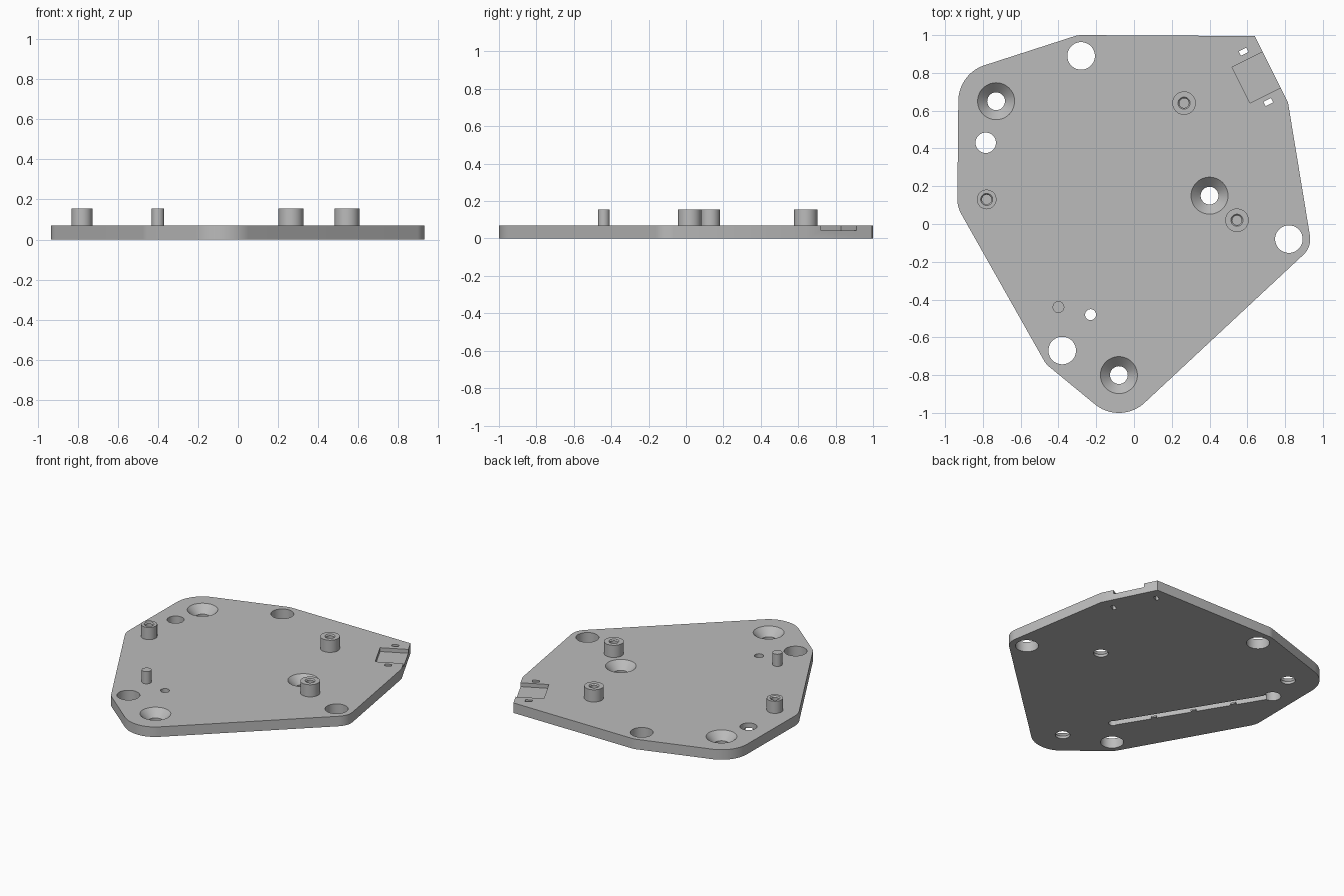
import bpy
import bmesh
from math import sin, cos, tau, radians, atan2, hypot
from mathutils import Matrix, Vector
from mathutils.geometry import convex_hull_2d

cube = bpy.data.objects.get("Cube")
if cube:
    bpy.data.objects.remove(cube, do_unlink=True)

grey = bpy.data.materials.new("plain grey")
grey.use_nodes = True
grey.diffuse_color = (0.5, 0.5, 0.5, 1)
grey.node_tree.nodes["Principled BSDF"].inputs["Base Color"].default_value = (0.5, 0.5, 0.5, 1)

T, TOP = 0.07, 0.155      # plate thickness, post height


def finish(name, bm):
    bmesh.ops.recalc_face_normals(bm, faces=bm.faces[:])
    mesh = bpy.data.meshes.new(name)
    bm.to_mesh(mesh)
    bm.free()
    mesh.materials.append(grey)
    obj = bpy.data.objects.new(name, mesh)
    bpy.context.scene.collection.objects.link(obj)
    return obj


def lathe(name, centre, profile, n=48):
    """Revolve (radius, z) points around a vertical axis and cap both ends."""
    bm = bmesh.new()
    rings = [[bm.verts.new((centre[0] + r * cos(tau * i / n), centre[1] + r * sin(tau * i / n), z))
              for i in range(n)] for r, z in profile]
    for a, b in zip(rings, rings[1:]):
        for i in range(n):
            j = (i + 1) % n
            bm.faces.new((a[i], a[j], b[j], b[i]))
    bm.faces.new(rings[0])
    bm.faces.new(rings[-1])
    return finish(name, bm)


def box(name, centre, size, z0, z1, angle):
    bm = bmesh.new()
    place = (Matrix.Translation((centre[0], centre[1], (z0 + z1) / 2))
             @ Matrix.Rotation(angle, 4, "Z")
             @ Matrix.Diagonal((size[0], size[1], z1 - z0, 1)))
    bmesh.ops.create_cube(bm, size=1, matrix=place)
    return finish(name, bm)


def cut(target, cutter):
    mod = target.modifiers.new("cut", "BOOLEAN")
    mod.operation, mod.solver, mod.object = "DIFFERENCE", "EXACT", cutter
    bpy.context.view_layer.update()
    graph = bpy.context.evaluated_depsgraph_get()
    mesh = bpy.data.meshes.new_from_object(target.evaluated_get(graph))
    target.modifiers.clear()
    target.data = mesh
    bpy.data.objects.remove(cutter, do_unlink=True)


# Plate outline: the hull around corner circles and two sharp corners
corners = [(-0.73, 0.65, 0.2), (-0.08, -0.8, 0.2), (0.82, -0.08, 0.113), (-0.28, 0.89, 0.11),
           (-0.38, -0.67, 0.11), (-0.78, 0.13, 0.155)]
points = [Vector((x + r * cos(tau * i / 96), y + r * sin(tau * i / 96)))
          for x, y, r in corners for i in range(96)]
points += [Vector((0.64, 0.995)), Vector((0.815, 0.645))]
bm = bmesh.new()
face = bm.faces.new([bm.verts.new((*points[i], 0)) for i in convex_hull_2d(points)])
side = bmesh.ops.extrude_face_region(bm, geom=[face])
bmesh.ops.translate(bm, vec=(0, 0, T), verts=[v for v in side["geom"] if isinstance(v, bmesh.types.BMVert)])
plate = finish("base_plate", bm)

# Plain through holes
wire_in, wire_out = (-0.785, 0.43), (-0.23, -0.48)
for centre, r in (((0.82, -0.08), 0.073), ((-0.28, 0.89), 0.073), ((-0.38, -0.67), 0.073),
                  (wire_in, 0.054), (wire_out, 0.029)):
    cut(plate, lathe("hole_cutter", centre, [(r, -0.05), (r, T + 0.05)]))

# Countersunk screw holes
for centre in ((-0.73, 0.65), (0.4, 0.15), (-0.08, -0.8)):
    cut(plate, lathe("countersink_cutter", centre,
                     [(0.047, -0.05), (0.047, 0.018), (0.098, T), (0.098, T + 0.05)]))

# Open pocket on the slanted edge, with a slot on either side
tilt = radians(26.57)
out = Vector((cos(tilt), sin(tilt)))
cut(plate, box("pocket_cutter", Vector((0.567, 0.735)) + out * 0.2, (0.4, 0.212), 0.043, T + 0.05, tilt))
for centre in ((0.58, 0.912), (0.711, 0.645)):
    cut(plate, box("slot_cutter", centre, (0.045, 0.026), -0.05, T + 0.05, tilt))

# Wire groove under the plate, with three retaining tabs
start, end = Vector(wire_in), Vector(wire_out)
run = end - start
turn = atan2(run.y, run.x)
cut(plate, box("groove_cutter", (start + end) / 2, (run.length, 0.05), -0.05, 0.035, turn))
across = Vector((run.y, -run.x)).normalized()
for k in (1, 2, 3):
    box("groove_tab", start + run * k / 4 + across * 0.018, (0.035, 0.016), 0, 0.01, turn)

# Hollow posts and a solid peg
for name, centre, r in (("left_post", (0.545, 0.02), 0.062), ("back_post", (0.265, 0.64), 0.062),
                        ("right_post", (-0.78, 0.13), 0.052)):
    lathe(name, centre, [(r, T - 0.02), (r, TOP), (0.032, TOP), (0.025, TOP - 0.008), (0.025, T + 0.002)])
lathe("locating_peg", (-0.4, -0.44), [(0.031, T - 0.02), (0.031, TOP)])

# Smooth the round walls, keep the edges crisp
bpy.ops.object.select_all(action="DESELECT")
for obj in bpy.context.scene.objects:
    if obj.type == "MESH":
        obj.select_set(True)
        bpy.context.view_layer.objects.active = obj
bpy.ops.object.shade_smooth_by_angle(angle=radians(25))
